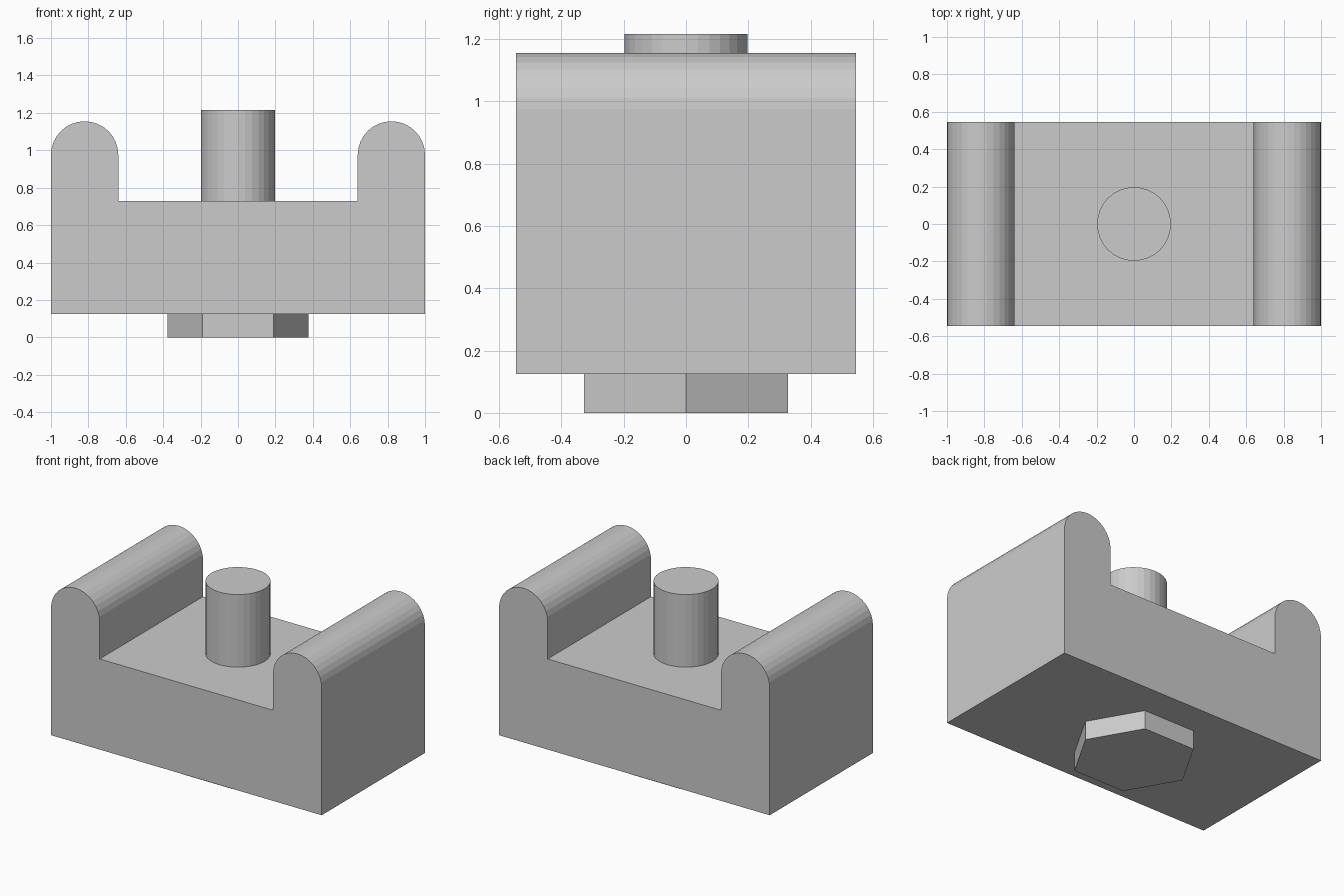
import bpy, bmesh
from math import sin, cos, pi

if "Cube" in bpy.data.objects:
    bpy.data.objects.remove(bpy.data.objects["Cube"])

HALF_DEPTH = 0.545
BASE_Z, FLOOR_Z = 0.125, 0.73
WALL_R = 0.18
WALL_X = 1 - WALL_R
ARC_Z = 1.155 - WALL_R


def new_object(name, bm):
    bmesh.ops.recalc_face_normals(bm, faces=bm.faces)
    mesh = bpy.data.meshes.new(name)
    bm.to_mesh(mesh)
    bm.free()
    obj = bpy.data.objects.new(name, mesh)
    bpy.context.collection.objects.link(obj)
    return obj


def extrude(name, points, vector):
    """Closed polygon swept along a vector."""
    bm = bmesh.new()
    face = bm.faces.new([bm.verts.new(p) for p in points])
    swept = bmesh.ops.extrude_face_region(bm, geom=[face], use_keep_orig=True)
    verts = [v for v in swept["geom"] if isinstance(v, bmesh.types.BMVert)]
    bmesh.ops.translate(bm, verts=verts, vec=vector)
    return new_object(name, bm)


def prism(name, sides, radius, z0, z1):
    ring = [(radius * cos(2 * pi * i / sides), radius * sin(2 * pi * i / sides), z0)
            for i in range(sides)]
    return extrude(name, ring, (0, 0, z1 - z0))


# Clamp body: right half of the U profile with a round-topped wall, then mirrored
arc = [(WALL_X + WALL_R * cos(pi * i / 16), ARC_Z + WALL_R * sin(pi * i / 16))
       for i in range(17)]
right = [(1, BASE_Z)] + arc + [(1 - 2 * WALL_R, FLOOR_Z)]
profile = right + [(-x, z) for x, z in reversed(right)]
extrude("clamp_body", [(x, -HALF_DEPTH, z) for x, z in profile], (0, 2 * HALF_DEPTH, 0))

# Bolt: hexagonal head below, round shank rising through the body
prism("bolt_head", 6, 0.378, 0, BASE_Z)
prism("bolt_shank", 32, 0.197, BASE_Z, 1.215)
